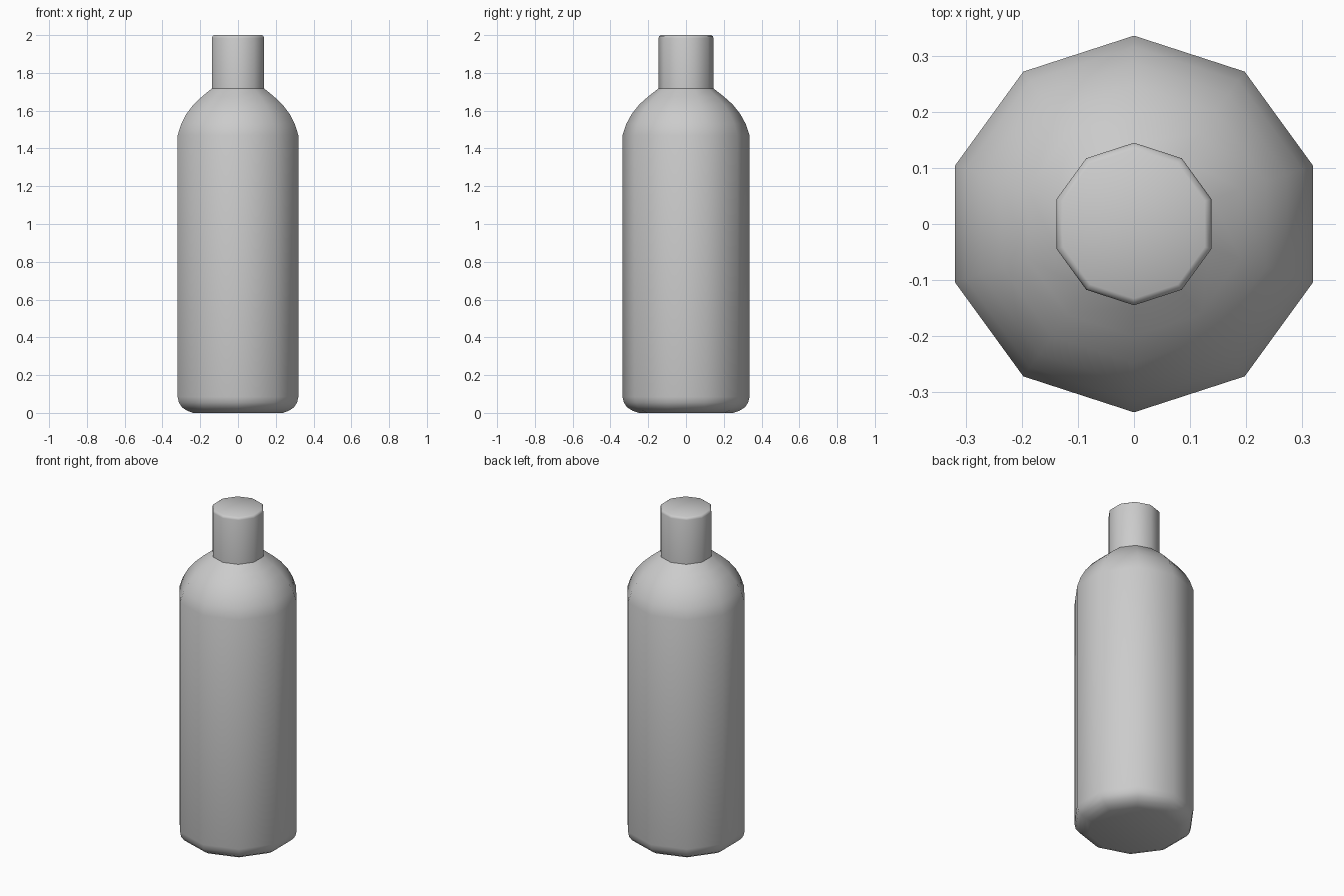
import bpy, bmesh, math

if "Cube" in bpy.data.objects:
    bpy.data.objects.remove(bpy.data.objects["Cube"])

SIDES = 10

# Bottle outline as (radius, height), from base centre to top centre
base = [(0, 0.005), (0.25, 0.005), (0.284, 0.012), (0.312, 0.03), (0.329, 0.054), (0.336, 0.085)]
shoulder = [(0.336, 1.47), (0.316, 1.53), (0.287, 1.583), (0.248, 1.632), (0.2, 1.675), (0.145, 1.718)]
neck = [(0.145, 1.985), (0.142, 1.994), (0.133, 2.0), (0, 2.0)]
profile = base + shoulder + neck
profile[0] = (0, 0.0)
profile[1] = (0.25, 0.0)

# Spin the outline into a ten-sided bottle with a corner on the y axis
bm = bmesh.new()
verts = [bm.verts.new((0, r, z)) for r, z in profile]
edges = [bm.edges.new(pair) for pair in zip(verts, verts[1:])]
bmesh.ops.spin(bm, geom=verts + edges, cent=(0, 0, 0), axis=(0, 0, 1),
               angle=math.tau, steps=SIDES, use_merge=False)
bmesh.ops.remove_doubles(bm, verts=bm.verts, dist=0.0005)
bmesh.ops.recalc_face_normals(bm, faces=bm.faces)
mesh = bpy.data.meshes.new("bottle")
bm.to_mesh(mesh)
bm.free()

bottle = bpy.data.objects.new("bottle", mesh)
bpy.context.collection.objects.link(bottle)
bpy.context.view_layer.objects.active = bottle
bottle.select_set(True)
bpy.ops.object.shade_smooth_by_angle(angle=math.radians(40))
